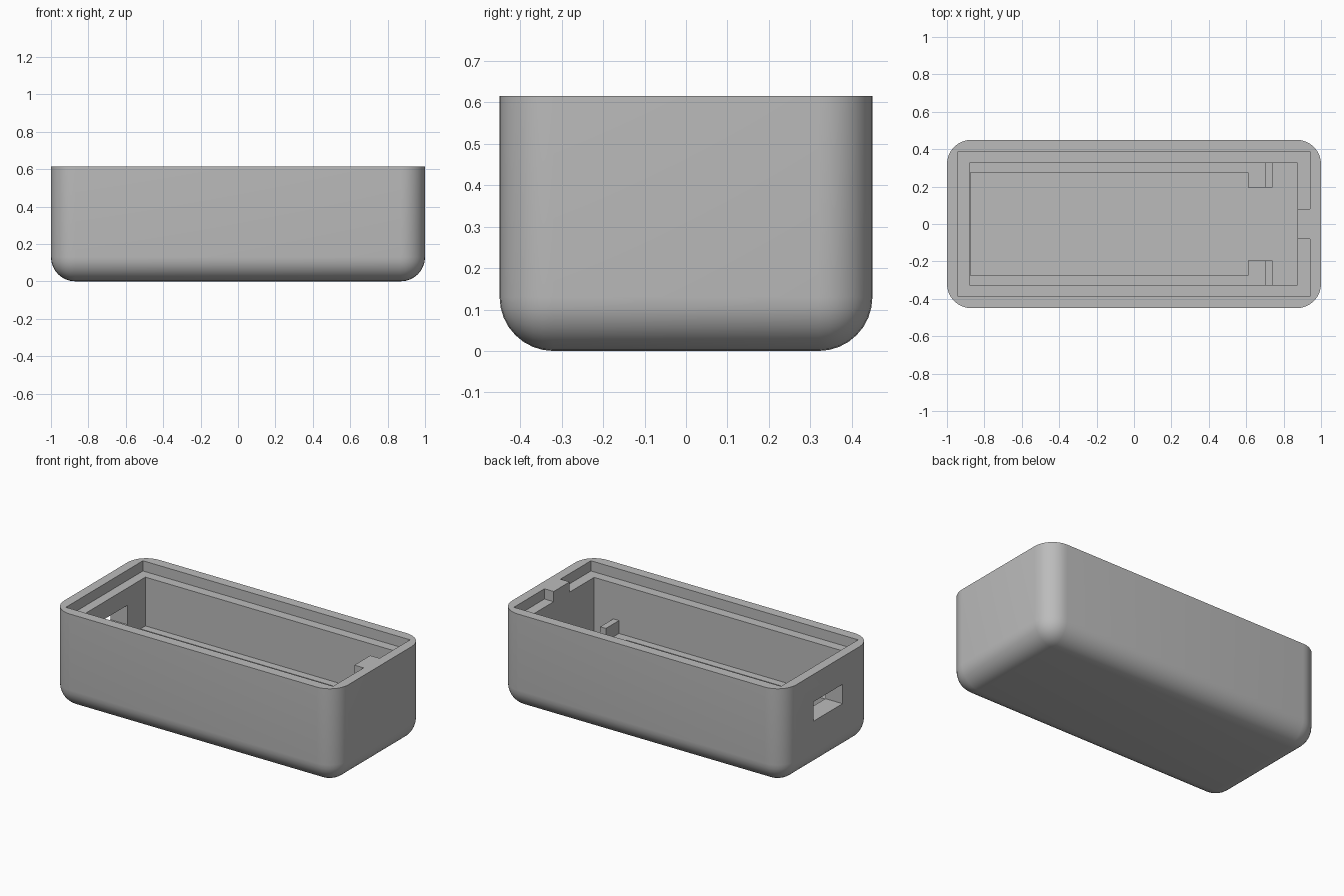
import bpy
import bmesh
from mathutils import Vector

if "Cube" in bpy.data.objects:
    bpy.data.objects.remove(bpy.data.objects["Cube"], do_unlink=True)

grey = bpy.data.materials.new("plain_grey")
grey.use_nodes = True
grey.diffuse_color = (0.5, 0.5, 0.5, 1)
grey.node_tree.nodes["Principled BSDF"].inputs["Base Color"].default_value = (0.5, 0.5, 0.5, 1)

# Key measurements
HALF_X, HALF_Y, TOP = 1.0, 0.45, 0.615
LEDGE_Z, FLOOR_Z, RAIL_Z, POST_Z = 0.55, 0.123, 0.24, 0.322
CAV_X0, CAV_X1, CAV_Y = -0.88, 0.875, 0.326
RIM_X, RIM_Y = 0.94, 0.387


def box(name, x, y, z, bevel=0.0):
    """Box from (min, max) ranges; bevel rounds all edges except the top rim."""
    bm = bmesh.new()
    bmesh.ops.create_cube(bm, size=1)
    lo, hi = Vector((x[0], y[0], z[0])), Vector((x[1], y[1], z[1]))
    for v in bm.verts:
        v.co = Vector([lo[i] + (v.co[i] + 0.5) * (hi[i] - lo[i]) for i in range(3)])
    if bevel:
        edges = [e for e in bm.edges if min(v.co.z for v in e.verts) < z[1] - 0.01]
        bmesh.ops.bevel(bm, geom=edges, offset=bevel, segments=8, profile=0.5, affect='EDGES')
    bmesh.ops.recalc_face_normals(bm, faces=bm.faces)
    mesh = bpy.data.meshes.new(name)
    bm.to_mesh(mesh)
    bm.free()
    mesh.materials.append(grey)
    obj = bpy.data.objects.new(name, mesh)
    bpy.context.collection.objects.link(obj)
    return obj


# Rounded outer shell
shell = box("case_shell", (-HALF_X, HALF_X), (-HALF_Y, HALF_Y), (0, TOP), bevel=0.13)

# Hollow inside, lid rebate and port opening in the end wall
cutters = [
    box("cavity_cutter", (CAV_X0, CAV_X1), (-CAV_Y, CAV_Y), (FLOOR_Z, 0.8)),
    box("rebate_cutter", (-RIM_X, RIM_X), (-RIM_Y, RIM_Y), (LEDGE_Z, 0.9)),
    box("port_cutter", (-1.2, -0.8), (-0.145, 0.145), (0.317, 0.44)),
]
bpy.context.view_layer.objects.active = shell
for cutter in cutters:
    cutter.hide_render = True
    mod = shell.modifiers.new(cutter.name, 'BOOLEAN')
    mod.operation = 'DIFFERENCE'
    mod.solver = 'EXACT'
    mod.object = cutter
    bpy.ops.object.modifier_apply(modifier=mod.name)
    bpy.data.objects.remove(cutter, do_unlink=True)

bpy.ops.object.select_all(action='DESELECT')
shell.select_set(True)
bpy.ops.object.shade_smooth_by_angle(angle=0.6)

# Lid locating tab, level with the rim
box("lid_tab", (CAV_X1, RIM_X), (-0.08, 0.08), (LEDGE_Z, TOP))

# Board supports along both long walls: rail, wide foot and end stop
for side, s in (("left", 1), ("right", -1)):
    def span(inner):
        return sorted((s * inner, s * CAV_Y))
    box(f"{side}_rail", (CAV_X0, 0.61), span(0.276), (FLOOR_Z, RAIL_Z))
    box(f"{side}_foot", (0.61, 0.70), span(0.195), (FLOOR_Z, RAIL_Z))
    box(f"{side}_stop", (0.70, 0.74), span(0.195), (FLOOR_Z, POST_Z))

# Thin support lip under the port
box("end_lip", (CAV_X0, CAV_X0 + 0.006), (-0.276, 0.276), (FLOOR_Z, RAIL_Z))
